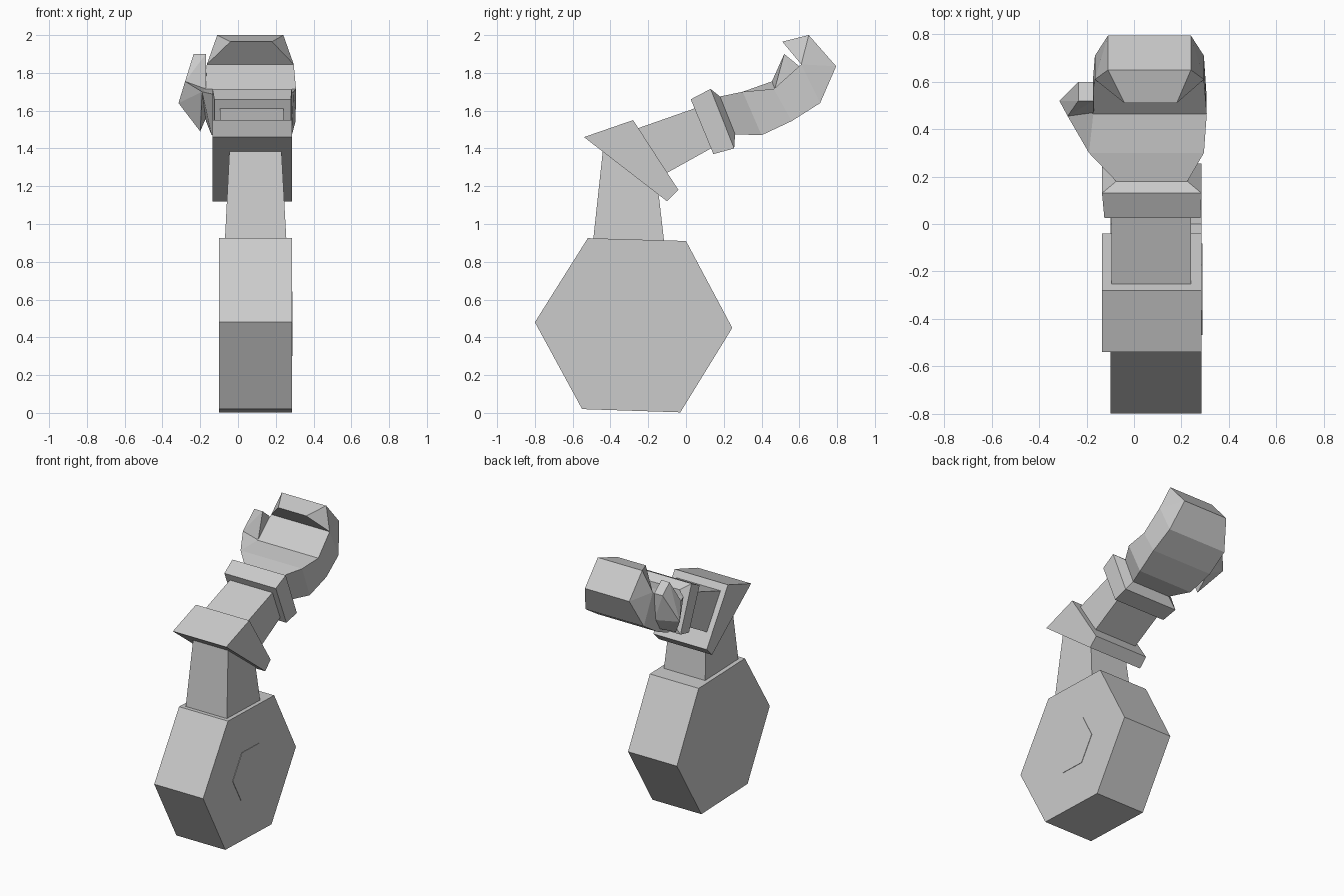
import bpy, bmesh

cube = bpy.data.objects.get("Cube")
if cube:
    bpy.data.objects.remove(cube, do_unlink=True)

grey = bpy.data.materials.new("plain_grey")
grey.use_nodes = True
COLOUR = (0.6, 0.6, 0.6, 1)
grey.diffuse_color = COLOUR
grey.node_tree.nodes["Principled BSDF"].inputs["Base Color"].default_value = COLOUR


def finish(name, bm):
    bmesh.ops.recalc_face_normals(bm, faces=bm.faces[:])
    mesh = bpy.data.meshes.new(name)
    bm.to_mesh(mesh)
    bm.free()
    mesh.materials.append(grey)
    obj = bpy.data.objects.new(name, mesh)
    bpy.context.collection.objects.link(obj)
    return obj


def solid(name, outline, cells=None):
    """Side outline of crosswise edges (y, z, x_min, x_max); cells split the flanks."""
    bm = bmesh.new()
    right = [bm.verts.new((lo, y, z)) for y, z, lo, hi in outline]
    left = [bm.verts.new((hi, y, z)) for y, z, lo, hi in outline]
    n = len(outline)
    for i in range(n):
        j = (i + 1) % n
        bm.faces.new((right[i], right[j], left[j], left[i]))
    for cell in cells or [range(n)]:
        for side in (right, left):
            bm.faces.new([side[i] for i in cell])
    return finish(name, bm)


def prism(name, profile, lo, hi):
    return solid(name, [(y, z, lo, hi) for y, z in profile])


def hull(name, points):
    bm = bmesh.new()
    for p in points:
        bm.verts.new(p)
    res = bmesh.ops.convex_hull(bm, input=bm.verts[:])
    loose = {g for g in res["geom_interior"] + res["geom_unused"]
             if isinstance(g, bmesh.types.BMVert)}
    bmesh.ops.delete(bm, geom=list(loose), context='VERTS')
    bmesh.ops.dissolve_limit(bm, angle_limit=0.03, verts=bm.verts[:], edges=bm.edges[:])
    return finish(name, bm)


# Six-sided shoulder with a thin smaller disc on its left face
shoulder = [(-.52, .925), (0, .91), (.245, .45), (-.03, .003), (-.55, .02), (-.80, .48)]
prism("shoulder", shoulder, -.10, .285)
cy, cz = -.275, .475
disc = [(cy + (y - cy) * .37, cz + (z - cz) * .37) for y, z in shoulder]
prism("shoulder_disc", disc, .281, .288)

# Tapered upper arm
solid("upper_arm", [(-.493, .90, -.07, .257), (-.115, .90, -.07, .257),
                    (-.145, 1.16, -.055, .24), (-.25, 1.38, -.045, .23),
                    (-.44, 1.39, -.045, .23)])

# Wedge-shaped elbow guard and forearm
prism("elbow_guard", [(-.54, 1.46), (-.28, 1.55), (-.04, 1.18), (-.10, 1.12)], -.135, .285)
prism("forearm", [(-.26, 1.505), (.06, 1.617), (.15, 1.41), (-.12, 1.26)], -.095, .24)

# Flared wrist cuff
solid("wrist_cuff", [(.025, 1.66, -.125, .28), (.13, 1.715, -.135, .285),
                     (.18, 1.675, -.075, .225), (.26, 1.475, -.075, .225),
                     (.255, 1.40, -.135, .285), (.145, 1.37, -.125, .28)],
      [(0, 1, 4, 5), (1, 2, 3, 4)])

# Mitten hand: palm side first, then curled fingers, then back of hand
solid("hand", [(.18, 1.675, -.075, .225), (.30, 1.70, -.19, .295),
               (.465, 1.715, -.185, .307), (.61, 1.845, -.165, .295),
               (.51, 1.965, -.04, .18), (.65, 2.0, -.11, .24),
               (.795, 1.835, -.11, .24), (.71, 1.64, -.165, .295),
               (.56, 1.545, -.17, .305), (.40, 1.47, -.14, .285),
               (.26, 1.475, -.075, .225)],
      [(0, 1, 9, 10), (1, 2, 8, 9), (2, 3, 7, 8), (3, 6, 7), (3, 5, 6), (3, 4, 5)])

# Thumb: root on the side of the hand, then an upright tip
knuckle = [(-.315, .52, 1.64), (-.28, .455, 1.755), (-.17, .47, 1.715), (-.165, .59, 1.64)]
root = [(-.19, .30, 1.70), (-.20, .40, 1.49), (-.17, .54, 1.56)]
tip = [(x, y, z) for x in (-.235, -.17) for y, z in ((.52, 1.90), (.60, 1.835))]
hull("thumb_root", root + knuckle)
hull("thumb_tip", knuckle + tip)
